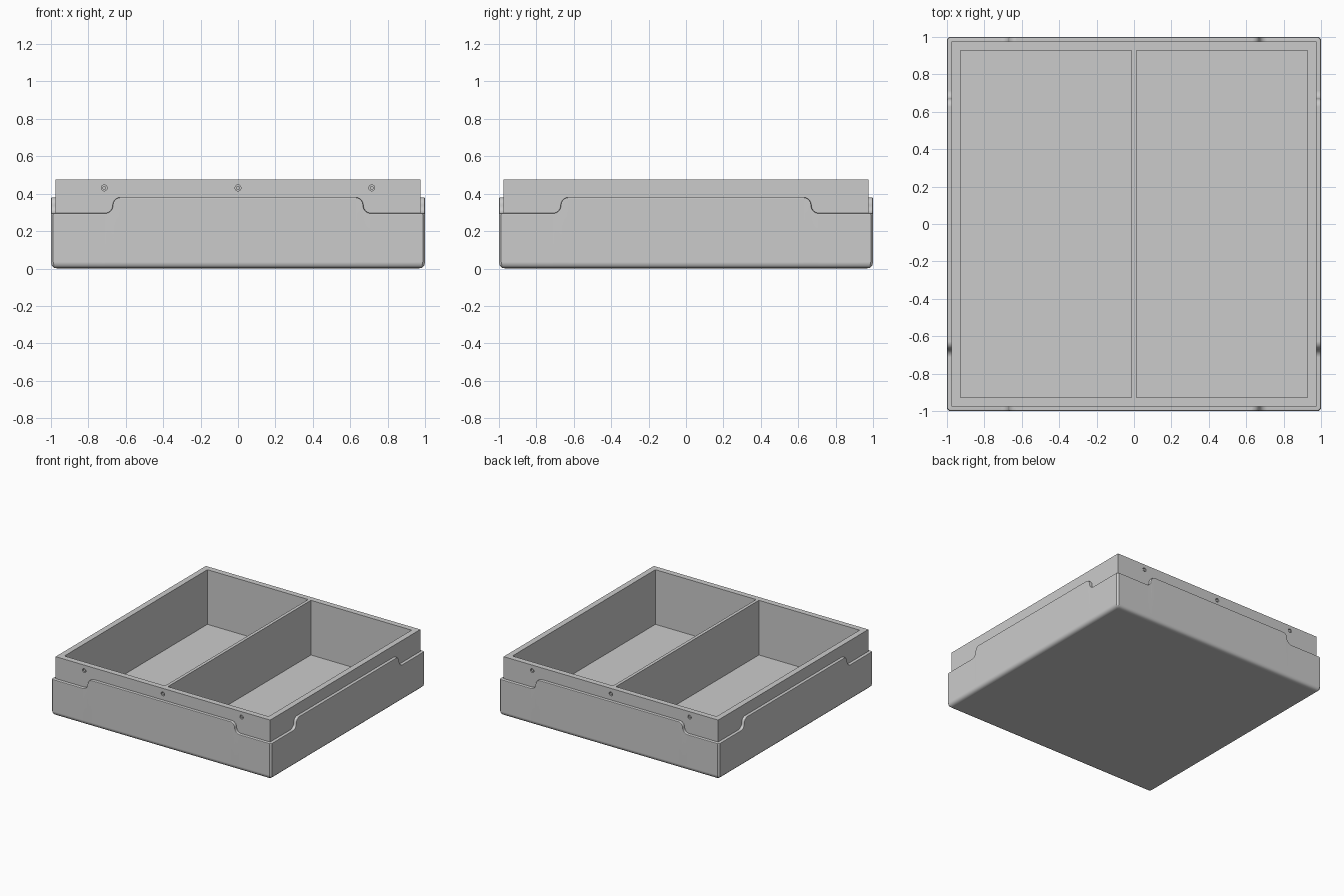
import bpy, bmesh, math
from mathutils import Matrix, Vector

cube = bpy.data.objects.get("Cube")
if cube:
    bpy.data.objects.remove(cube, do_unlink=True)

grey = bpy.data.materials.new("plain_grey")
grey.use_nodes = True
COLOUR = (0.6, 0.6, 0.6, 1)
grey.diffuse_color = COLOUR
grey.node_tree.nodes["Principled BSDF"].inputs["Base Color"].default_value = COLOUR


def finish(name, bm):
    bmesh.ops.recalc_face_normals(bm, faces=bm.faces)
    mesh = bpy.data.meshes.new(name)
    bm.to_mesh(mesh)
    bm.free()
    obj = bpy.data.objects.new(name, mesh)
    bpy.context.collection.objects.link(obj)
    mesh.materials.append(grey)
    return obj


def activate(obj):
    bpy.ops.object.select_all(action="DESELECT")
    obj.select_set(True)
    bpy.context.view_layer.objects.active = obj


def smooth(obj):
    activate(obj)
    bpy.ops.object.shade_smooth_by_angle(angle=math.radians(35))


def add_box(bm, low, high):
    low, high = Vector(low), Vector(high)
    size = Matrix.Diagonal((*(high - low), 1))
    bmesh.ops.create_cube(bm, size=1, matrix=Matrix.Translation((low + high) / 2) @ size)


def add_cylinder(bm, radius, depth, centre):
    bmesh.ops.create_cone(bm, cap_ends=True, segments=24, radius1=radius, radius2=radius, depth=depth,
                          matrix=Matrix.Translation(centre) @ Matrix.Rotation(math.pi / 2, 4, "X"))


# Shared dimensions
WALL, RIM, INNER, TOP, FLOOR = 0.025, 0.975, 0.928, 0.476, 0.027
LOW, HIGH, CORNER = 0.296, 0.381, 0.988
HOLES = [(x, side) for x in (-0.715, 0, 0.715) for side in (-1, 1)]
HOLE_Z = 0.431


# Outer sleeve: upper edge of one side, as position, height and edge normal
def sleeve_edge():
    r, mid = (HIGH - LOW) / 2, (HIGH + LOW) / 2
    steps = 8
    half = [(-CORNER, LOW, 0, 1)]
    for i in range(steps + 1):
        a = math.pi / 2 * (i / steps - 1)
        c, s = math.cos(a), math.sin(a)
        half.append((-0.67 - r + r * c, mid + r * s, -c, -s))
    for i in range(1, steps + 1):
        a = math.pi - math.pi / 2 * i / steps
        c, s = math.cos(a), math.sin(a)
        half.append((-0.67 + r + r * c, mid + r * s, c, s))
    return half + [(-p, z, -n, m) for p, z, n, m in reversed(half)]


def sleeve_column(p, z, n, m):
    """Points as (along, inset, height) from the base to the inside of the wall."""
    b = 0.008
    column = [(p, 0.035, 0.0), (p, 0.016, 0.004), (p, 0.004, 0.016), (p, 0, 0.035),
              (p - n * b, 0, z - m * b), (p - n * b * 0.3, b * 0.3, z - m * b * 0.3),
              (p, b, z), (p, WALL, z), (p, WALL, 0.008)]
    return [(max(-CORNER + i, min(CORNER - i, a)), i, h) for a, i, h in column]


bm = bmesh.new()
columns = []
for quarter in range(4):
    turn = Matrix.Rotation(quarter * math.pi / 2, 3, "Z")
    for sample in sleeve_edge():
        columns.append([bm.verts.new(turn @ Vector((a, i - 1, h)))
                        for a, i, h in sleeve_column(*sample)])
for left, right in zip(columns, columns[1:] + columns[:1]):
    for k in range(len(left) - 1):
        bm.faces.new((left[k], right[k], right[k + 1], left[k + 1]))
bm.faces.new([c[0] for c in columns])
bm.faces.new([c[-1] for c in columns])
sleeve = finish("outer_sleeve", bm)
smooth(sleeve)
weighted = sleeve.modifiers.new("flat_sides", "WEIGHTED_NORMAL")
weighted.keep_sharp = True
weighted.weight = 100

# Inner tray with two compartments and screw holes
bm = bmesh.new()
add_box(bm, (-RIM, -RIM, 0.012), (RIM, RIM, TOP))
tray = finish("inner_tray", bm)

bm = bmesh.new()
for a, b in ((-INNER, -0.013), (0.013, INNER)):
    add_box(bm, (a, -INNER, FLOOR), (b, INNER, 0.6))
for x, side in HOLES:
    add_cylinder(bm, 0.016, 0.03, (x, side * RIM, HOLE_Z))
cutter = finish("tray_cutter", bm)
cutter.hide_render = True
cut = tray.modifiers.new("cut", "BOOLEAN")
cut.operation = "DIFFERENCE"
cut.solver = "EXACT"
cut.object = cutter
activate(tray)
bpy.ops.object.modifier_apply(modifier=cut.name)
bpy.data.objects.remove(cutter, do_unlink=True)
smooth(tray)

# Screw heads sunk in the holes
bm = bmesh.new()
for x, side in HOLES:
    add_cylinder(bm, 0.010, 0.014, (x, side * (RIM - 0.010), HOLE_Z))
smooth(finish("screw_heads", bm))
